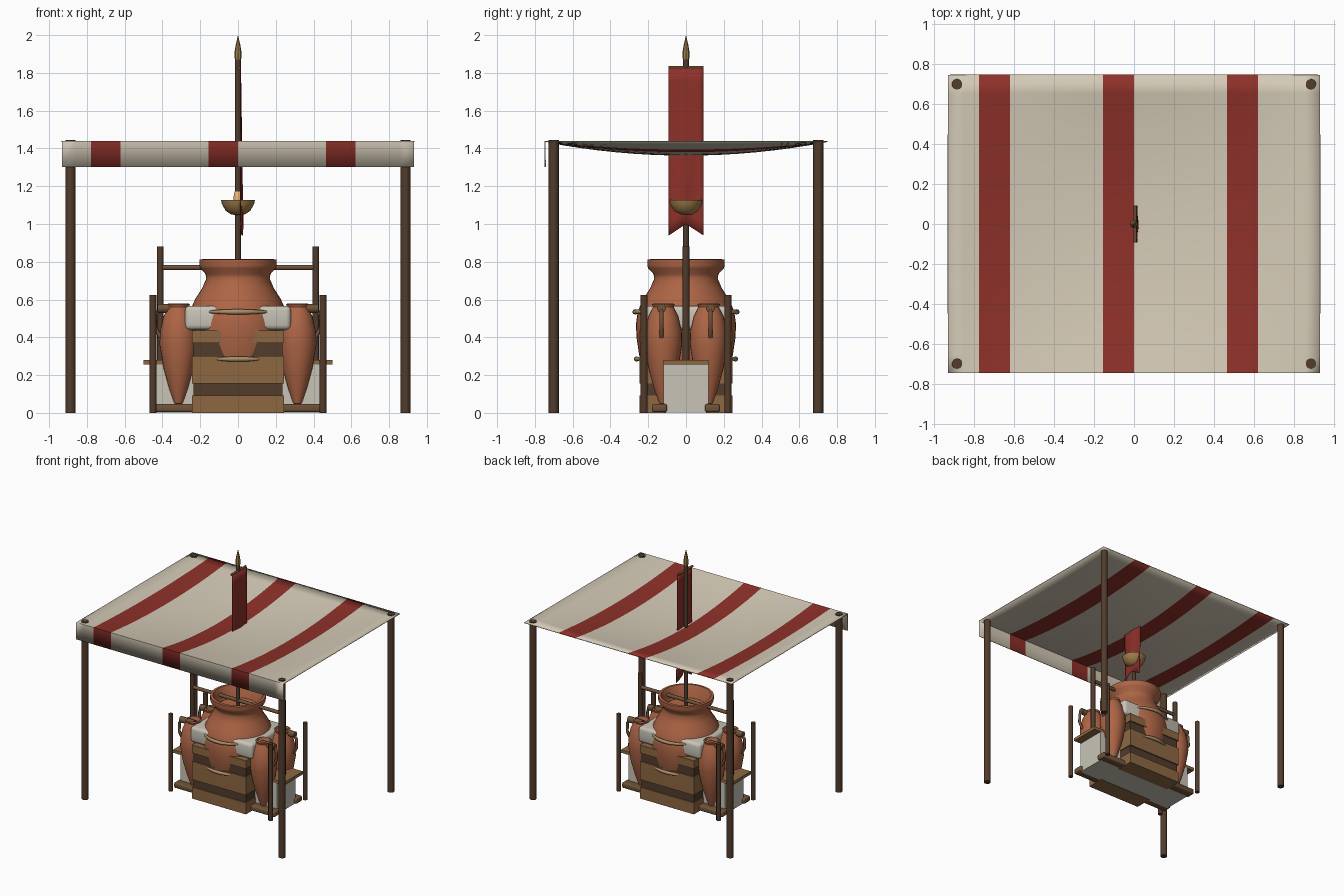
import bpy, bmesh, math
from mathutils import Vector

if "Cube" in bpy.data.objects:
    bpy.data.objects.remove(bpy.data.objects["Cube"])


def mat(name, r, g, b):
    m = bpy.data.materials.new(name)
    m.diffuse_color = (r, g, b, 1)
    m.use_nodes = True
    m.node_tree.nodes["Principled BSDF"].inputs["Base Color"].default_value = m.diffuse_color
    return m


DARK = mat("dark_wood", .085, .045, .025)
WOOD = mat("wood", .16, .085, .04)
PLANK = mat("plank", .27, .14, .055)
CLAY = mat("clay", .42, .13, .06)
RED = mat("red_cloth", .27, .03, .022)
CREAM = mat("cream_cloth", .66, .59, .47)
LINEN = mat("linen", .58, .55, .47)
ROPE = mat("rope", .40, .27, .14)
BRASS = mat("brass", .36, .21, .07)
FLAME = mat("flame", .85, .45, .18)


def finish(name, bm, mats, smooth=None):
    me = bpy.data.meshes.new(name)
    bm.to_mesh(me)
    bm.free()
    ob = bpy.data.objects.new(name, me)
    bpy.context.collection.objects.link(ob)
    for m in (mats if isinstance(mats, list) else [mats]):
        me.materials.append(m)
    if smooth:
        bpy.ops.object.select_all(action='DESELECT')
        ob.select_set(True)
        bpy.context.view_layer.objects.active = ob
        bpy.ops.object.shade_smooth_by_angle(angle=math.radians(smooth))
    return ob


def box(name, lo, hi, m, bevel=0):
    bm = bmesh.new()
    bmesh.ops.create_cube(bm, size=1)
    for v in bm.verts:
        v.co = [(a + b) / 2 + c * (b - a) for a, b, c in zip(lo, hi, v.co)]
    if bevel:
        bmesh.ops.bevel(bm, geom=bm.edges[:], offset=bevel, segments=3, profile=.5, affect='EDGES')
    return finish(name, bm, m, 40 if bevel else None)


def rod(name, a, b, r, m, sides=10):
    a, b = Vector(a), Vector(b)
    bm = bmesh.new()
    bmesh.ops.create_cone(bm, cap_ends=True, segments=sides, radius1=r, radius2=r, depth=(b - a).length)
    q = (b - a).to_track_quat('Z', 'Y')
    for v in bm.verts:
        v.co = q @ v.co + (a + b) / 2
    return finish(name, bm, m, 40)


def lathe(name, prof, loc, m, sides=32):
    bm = bmesh.new()
    vs = [bm.verts.new((r, 0, z)) for r, z in prof]
    es = [bm.edges.new(p) for p in zip(vs, vs[1:])]
    bmesh.ops.spin(bm, geom=vs + es, cent=(0, 0, 0), axis=(0, 0, 1), angle=math.tau, steps=sides)
    bmesh.ops.remove_doubles(bm, verts=bm.verts[:], dist=.0005)
    bmesh.ops.recalc_face_normals(bm, faces=bm.faces[:])
    for v in bm.verts:
        v.co += Vector(loc)
    return finish(name, bm, m, 40)


def rope(name, pts, radii, m):
    cu = bpy.data.curves.new(name, 'CURVE')
    cu.dimensions = '3D'
    cu.bevel_depth = 1
    cu.bevel_resolution = 2
    cu.use_fill_caps = True
    s = cu.splines.new('POLY')
    s.points.add(len(pts) - 1)
    for p, co, r in zip(s.points, pts, radii):
        p.co = (*co, 1)
        p.radius = r
    cu.materials.append(m)
    ob = bpy.data.objects.new(name, cu)
    bpy.context.collection.objects.link(ob)
    return ob


# Striped canopy cloth, sagging in the middle, with a front valance
W, D, NX, NY = .933, .748, 24, 16
bm = bmesh.new()
grid = []
for j in range(NY + 1):
    y = -D + 2 * D * j / NY
    grid.append([])
    for i in range(NX + 1):
        x = -W + 2 * W * i / NX
        z = 1.44 - .072 * (1 - (x / W) ** 2) * (1 - (y / D) ** 2)
        grid[-1].append(bm.verts.new((x, y, z)))
grid.insert(0, [bm.verts.new((v.co.x, -D, 1.302)) for v in grid[0]])
for j in range(NY + 1):
    for i in range(NX):
        f = bm.faces.new((grid[j][i], grid[j][i + 1], grid[j + 1][i + 1], grid[j + 1][i]))
        f.material_index = int((i // 2) % 4 == 1)
canopy = finish("canopy", bm, [CREAM, RED], 40)
mod = canopy.modifiers.new("thickness", 'SOLIDIFY')
mod.thickness = .006

for sx in (-1, 1):
    for sy in (-1, 1):
        # Canopy poles, rack posts and bottom rails
        rod("canopy_pole", (sx * .887, sy * .70, 0), (sx * .887, sy * .70, 1.446), .027, DARK)
        rod("rack_post", (sx * .45, sy * .222, 0), (sx * .45, sy * .222, .625), .019, DARK)
        # Side amphora with peg and strap
        lathe("side_amphora", [(0, .045), (.022, .05), (.05, .13), (.08, .24), (.1, .36), (.098, .43),
                               (.08, .51), (.055, .56), (.06, .575), (.05, .58), (.04, .55), (0, .54)],
              (sx * .315, sy * .12, 0), CLAY, 24)
        rod("amphora_peg", (sx * .30, sy * .13, .553), (sx * .425, sy * .13, .553), .024, WOOD)
        rope("amphora_strap", [(sx * .41, sy * .13, .55), (sx * .436, sy * .13, .52),
                               (sx * .438, sy * .13, .45), (sx * .41, sy * .13, .40)], [.011] * 4, WOOD)
    # Tall uprights and end shelves
    rod("tall_upright", (sx * .412, 0, .26), (sx * .412, 0, .88), .018, DARK)
    box("end_shelf", (min(sx * .25, sx * .5), -.12, .255), (max(sx * .25, sx * .5), .12, .28), PLANK)
rod("cross_bar", (-.412, 0, .77), (.412, 0, .77), .014, WOOD)

# Pale base block and linen padding round the big jar
box("base_block", (-.435, -.12, .003), (.435, .12, .256), LINEN)
box("linen_padding", (-.28, -.222, .44), (.28, .222, .567), LINEN, .025)

# Front and back crates: dark body with planks and rope handles
for s, side in ((-1, "front"), (1, "back")):
    def yb(a, b):
        return sorted((s * a, s * b))
    y0, y1 = yb(.11, .236)
    box(side + "_crate_body", (-.236, y0, .003), (.236, y1, .425), DARK)
    y0, y1 = yb(.105, .246)
    for z0, z1 in ((0, .092), (.155, .302), (.37, .435)):
        box(side + "_crate_plank", (-.243, y0, z0), (.243, y1, z1), PLANK)
    y0, y1 = yb(.10, .18)
    box(side + "_bottom_rail", (-.455, y0, .004), (.455, y1, .048), WOOD, .012)
    for z, hw, ya, yc in ((.285, .115, .24, .262), (.535, .16, .21, .27)):
        pts, rad = [], []
        for k in range(13):
            t = k / 6 - 1
            pts.append((hw * t, s * (ya + (yc - ya) * (1 - t * t)), z))
            rad.append(.006 + .008 * (1 - t * t))
        rope(side + "_rope_handle", pts, rad, ROPE)

# Big central jar
lathe("big_jar", [(0, .06), (.12, .06), (.17, .14), (.225, .23), (.247, .30), (.262, .40), (.265, .47),
                  (.255, .54), (.225, .605), (.19, .66), (.168, .71), (.172, .735), (.2, .765),
                  (.205, .78), (.205, .812), (.185, .814), (.165, .77), (.15, .72), (0, .70)],
      (0, 0, 0), CLAY, 40)

# Mast with spear tip, lamp bowl and flame
rod("mast", (0, 0, .68), (0, 0, 1.89), .016, DARK)
lathe("spear_tip", [(0, 1.86), (.016, 1.865), (.02, 1.90), (.012, 1.95), (0, 2.0)], (0, 0, 0), BRASS, 8)
lathe("lamp_bowl", [(0, 1.047), (.035, 1.05), (.065, 1.07), (.085, 1.105), (.09, 1.128), (.082, 1.128),
                    (.055, 1.11), (0, 1.10)], (0, 0, 0), BRASS, 24)
lathe("flame", [(0, 1.10), (.022, 1.115), (.024, 1.14), (.018, 1.17), (0, 1.195)], (0, 0, 0), FLAME, 12)

# Swallow-tailed banner and its bar
rod("banner_bar", (.005, -.092, 1.827), (.005, .092, 1.827), .009, WOOD)
bm = bmesh.new()
rows = []
for j in range(13):
    rows.append([])
    for i in range(9):
        u, t = i / 4 - 1, j / 12
        z = 1.825 + t * (.94 + .06 * (1 - abs(u)) - 1.825)
        x = .016 + .006 * t + .007 * t * math.sin(u * 4 + t * 3)
        rows[-1].append(bm.verts.new((x, .092 * u, z)))
for a, b in zip(rows, rows[1:]):
    for i in range(8):
        bm.faces.new((a[i], b[i], b[i + 1], a[i + 1]))
banner = finish("banner", bm, RED, 40)
mod = banner.modifiers.new("thickness", 'SOLIDIFY')
mod.thickness = .005
